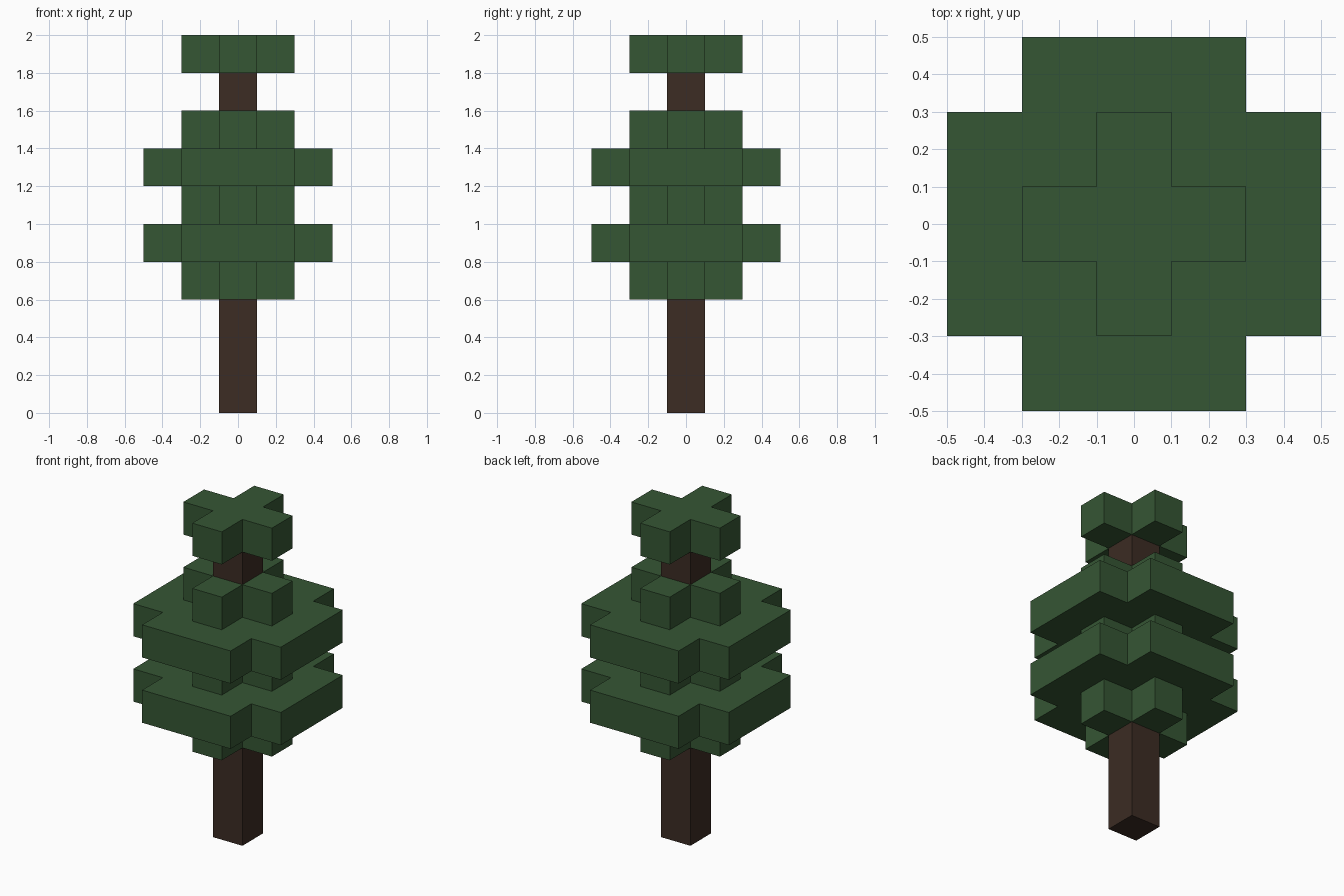
import bpy
import bmesh

cube = bpy.data.objects.get("Cube")
if cube:
    bpy.data.objects.remove(cube, do_unlink=True)


def make_material(name, rgb):
    mat = bpy.data.materials.new(name)
    mat.use_nodes = True
    colour = (*rgb, 1.0)
    mat.diffuse_color = colour
    mat.node_tree.nodes["Principled BSDF"].inputs["Base Color"].default_value = colour
    return mat


def make_prism(name, outline, bottom, top, mat):
    """Extrude a flat outline from bottom to top."""
    bm = bmesh.new()
    base = bm.faces.new([bm.verts.new((x, y, bottom)) for x, y in outline])
    cap = bmesh.ops.extrude_face_region(bm, geom=[base], use_keep_orig=True)
    lifted = [v for v in cap["geom"] if isinstance(v, bmesh.types.BMVert)]
    bmesh.ops.translate(bm, verts=lifted, vec=(0, 0, top - bottom))
    bmesh.ops.recalc_face_normals(bm, faces=bm.faces)
    mesh = bpy.data.meshes.new(name)
    bm.to_mesh(mesh)
    bm.free()
    mesh.materials.append(mat)
    obj = bpy.data.objects.new(name, mesh)
    bpy.context.collection.objects.link(obj)
    return obj


def cross(reach, half):
    """Plus-shaped outline: one arm's three corners, turned four times."""
    points = []
    x_axis, y_axis = (1, 0), (0, 1)
    for _ in range(4):
        for u, v in ((reach, -half), (reach, half), (half, half)):
            points.append((u * x_axis[0] + v * y_axis[0],
                           u * x_axis[1] + v * y_axis[1]))
        x_axis, y_axis = y_axis, (-x_axis[0], -x_axis[1])
    return points


leaf_green = make_material("leaf green", (0.036, 0.093, 0.034))
bark_brown = make_material("bark brown", (0.045, 0.025, 0.017))

# Square trunk, running up inside the foliage to the crown
R = 0.1
make_prism("trunk", [(-R, -R), (R, -R), (R, R), (-R, R)], 0.0, 1.8, bark_brown)

# Foliage layers: narrow and wide crosses, with a gap below the crown
narrow = cross(0.3, 0.1)
wide = cross(0.5, 0.3)
LAYER = 0.2
layers = [
    ("lower_narrow_leaves", narrow, 0.6),
    ("lower_wide_leaves", wide, 0.8),
    ("middle_narrow_leaves", narrow, 1.0),
    ("upper_wide_leaves", wide, 1.2),
    ("upper_narrow_leaves", narrow, 1.4),
    ("crown_leaves", narrow, 1.8),
]
for name, outline, bottom in layers:
    make_prism(name, outline, bottom, bottom + LAYER, leaf_green)
